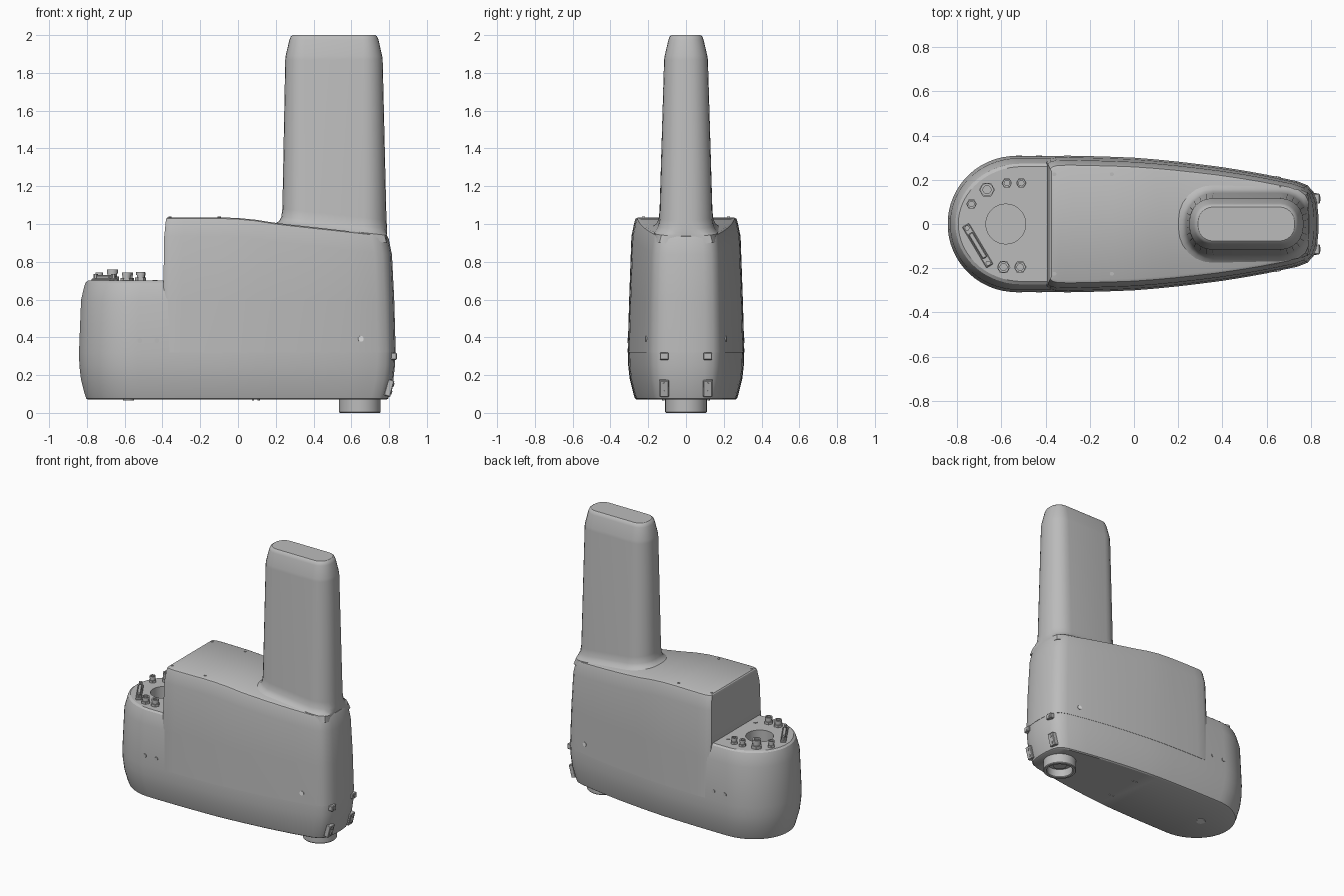
import bpy, bmesh
from math import sin, cos, pi, radians, atan2, hypot
from mathutils import Matrix, Vector

if "Cube" in bpy.data.objects:
    bpy.data.objects.remove(bpy.data.objects["Cube"])


def material(name, value):
    m = bpy.data.materials.new(name)
    m.use_nodes = True
    m.diffuse_color = (value, value, value, 1)
    m.node_tree.nodes["Principled BSDF"].inputs["Base Color"].default_value = m.diffuse_color
    return m


GREY = material("housing grey", 0.5)
PALE = material("pale plug", 0.9)


def finish(name, bm, mat=GREY, smooth=True):
    bmesh.ops.recalc_face_normals(bm, faces=bm.faces)
    me = bpy.data.meshes.new(name)
    bm.to_mesh(me)
    bm.free()
    me.materials.append(mat)
    ob = bpy.data.objects.new(name, me)
    bpy.context.collection.objects.link(ob)
    if smooth:
        shade(ob)
    return ob


def shade(ob):
    ob.data.shade_smooth()
    ob.data.set_sharp_from_angle(angle=radians(32))


def loft(name, halves, smooth=True):
    """Skin rings given as their +y halves; caps are strips across y."""
    bm = bmesh.new()
    rings = []
    for half in halves:
        pts = half + [(x, -y, z) for x, y, z in reversed(half)]
        rings.append([bm.verts.new(p) for p in pts])
    n = len(rings[0])
    for a, b in zip(rings, rings[1:]):
        for i in range(n):
            j = (i + 1) % n
            bm.faces.new((a[i], a[j], b[j], b[i]))
    for r in (rings[0], rings[-1]):
        for i in range(n // 2 - 1):
            bm.faces.new((r[i], r[i + 1], r[n - 2 - i], r[n - 1 - i]))
    return finish(name, bm, GREY, smooth)


def lathe(name, profile, centre, axis=(0, 0, 1), mat=GREY, sides=24):
    """Turn an (r, height) profile about an axis through centre."""
    bm = bmesh.new()
    rot = Vector(axis).to_track_quat('Z', 'Y').to_matrix().to_4x4()
    rings = [[bm.verts.new((r * cos(2 * pi * i / sides), r * sin(2 * pi * i / sides), h))
              for i in range(sides)] for r, h in profile]
    for a, b in zip(rings, rings[1:]):
        for i in range(sides):
            j = (i + 1) % sides
            bm.faces.new((a[i], a[j], b[j], b[i]))
    bm.faces.new(rings[0])
    bm.faces.new(rings[-1])
    bm.transform(Matrix.Translation(centre) @ rot)
    return finish(name, bm, mat)


def disc(name, r, centre, axis=(0, 0, 1), mat=GREY, h=0.004):
    return lathe(name, [(r, -h), (r, h)], centre, axis, mat, 16)


def box(name, size, centre, rotation=Matrix()):
    bm = bmesh.new()
    bmesh.ops.create_cube(bm, size=1, matrix=Matrix.Diagonal((*size, 1)))
    bmesh.ops.bevel(bm, geom=bm.edges[:], offset=0.004, segments=1, affect='EDGES')
    bm.transform(Matrix.Translation(centre) @ rotation)
    return finish(name, bm, GREY, False)


def top_z(x):
    """Height of the sloping lid."""
    t = min(max((x + 0.1) / 0.3, 0), 1)
    return 1.035 - 0.03 * t * t - max(x - 0.2, 0) * 0.11


# Plan outline of the housing
nose = [(-0.535 - 0.31 * cos(a), 0.31 * sin(a))
        for a in (radians(5 + 85 * i / 14) for i in range(15))]
flank = [(-0.3, 0.309), (-0.2, 0.307), (-0.1, 0.304), (0, 0.3), (0.1, 0.292), (0.2, 0.282),
         (0.3, 0.27), (0.4, 0.257), (0.5, 0.241), (0.6, 0.223), (0.74, 0.193),
         (0.785, 0.175), (0.812, 0.145), (0.828, 0.1), (0.835, 0.03)]


def inset(outline, d):
    return [(x * (1 - d / 0.84), y * (1 - d / 0.31)) for x, y in outline]


# Lower housing with chamfered rims
lower_rings = [(0.07, 0.05), (0.076, 0.04), (0.1, 0.032), (0.18, 0.012), (0.25, 0.004), (0.32, 0.002),
               (0.6, 0.013), (0.67, 0.03), (0.69, 0.037), (0.7, 0.05)]
lower = loft("lower_housing", [[(x, y, z) for x, y in inset(nose + flank, d)]
                               for z, d in lower_rings], False)

# Round well in the connector deck
cutter = lathe("well_cutter", [(0.09, -0.12), (0.09, 0.1)], (-0.58, 0, 0.7), sides=40)
cut = lower.modifiers.new("well", 'BOOLEAN')
cut.operation = 'DIFFERENCE'
cut.object = cutter
bpy.context.view_layer.objects.active = lower
bpy.ops.object.modifier_apply(modifier="well")
bpy.data.objects.remove(cutter)
shade(lower)

# Upper housing with the sloping lid
plan = [(-0.4, 0.2), (-0.4, 0.29), (-0.385, 0.302), (-0.36, 0.308)] + flank
upper = [[(x, y, z) for x, y in inset(plan, d)] for z, d in ((0.32, 0), (0.6, 0.008))]
for drop, d in ((0.1, 0.02), (0.02, 0.037), (0.006, 0.043), (0, 0.055)):
    upper.append([(x, y, top_z(x) - drop) for x, y in inset(plan, d)])
loft("upper_housing", upper)


# Tower: rounded slab flaring into the lid
def slab(x0, x1, hy):
    r = hy * 0.88
    arc = [radians(180 - 15 * i) for i in range(7)]
    left = [(x0 + r + r * cos(a), hy - r + r * sin(a)) for a in arc]
    return left + [(x0 + x1 - x, y) for x, y in reversed(left)]


tower = []
for h, f in ((-0.04, 0.05), (0, 0.035), (0.012, 0.018), (0.035, 0.006), (0.08, 0)):
    tower.append([(min(x, 0.79), min(y, 0.255 - 0.13 * x), top_z(x) + h)
                  for x, y in slab(0.235 - f, 0.786 + f, 0.14 + f)])
for z, x0, x1, hy in ((1.87, 0.25, 0.766, 0.116), (1.89, 0.252, 0.763, 0.113),
                      (1.975, 0.272, 0.744, 0.093), (1.993, 0.28, 0.736, 0.086), (2, 0.29, 0.726, 0.077)):
    tower.append([(x, y, z) for x, y in slab(x0, x1, hy)])
loft("tower", tower)

# Hollow collar underneath
lathe("bottom_collar", [(0.11, 0.08), (0.11, 0.005), (0.106, 0), (0.09, 0), (0.085, 0.005), (0.085, 0.06)],
      (0.645, 0, 0), sides=40)
lathe("collar_core", [(0.045, 0.065), (0.045, 0.04)], (0.645, 0, 0))

# Deck connectors: wide nut, neck, and rim
for x, y, r, h in ((-0.665, 0.155, 0.036, 0.06), (-0.575, 0.185, 0.024, 0.044), (-0.51, 0.185, 0.024, 0.044),
                   (-0.735, 0.09, 0.024, 0.044), (-0.59, -0.195, 0.031, 0.044), (-0.515, -0.195, 0.029, 0.046)):
    lathe("deck_connector_nut", [(r, -0.01), (r, h * 0.35)], (x, y, 0.7), sides=6)
    lathe("deck_connector", [(r * 0.7, 0), (r * 0.7, h * 0.65), (r * 0.82, h * 0.65), (r * 0.82, h),
                             (r * 0.5, h), (r * 0.5, h * 0.8)], (x, y, 0.7))

# Slanted multi-pin socket
a, b = Vector((-0.762, -0.005, 0.7)), Vector((-0.652, -0.19, 0.7))
turn = Matrix.Rotation(atan2(b.y - a.y, b.x - a.x), 4, 'Z')
mid = (a + b) / 2
box("socket_plate", ((b - a).length, 0.036, 0.022), mid, turn)
box("socket_shell", (0.13, 0.024, 0.06), mid, turn)
for p in (a.lerp(b, 0.07), a.lerp(b, 0.93)):
    lathe("socket_screw", [(0.012, 0), (0.012, 0.036)], p, sides=6)

# Lid, flank and underside fasteners on both sides
for s in (1, -1):
    disc("deck_screw", 0.013, (-0.44, 0.153 * s, 0.7))
    for x in (-0.36, -0.1):
        disc("lid_screw", 0.009, (x, 0.225 * s, top_z(x)))
    for x in (-0.52, -0.43):
        disc("flank_screw", 0.013, (x, 0.306 * s, 0.383), (0, s, 0))
    disc("flank_plug", 0.015, (0.65, 0.211 * s, 0.392), (0.2, s, 0.03), PALE)
    for x in (0.08, 0.11):
        disc("base_screw", 0.006, (x, 0.12 * s, 0.07))

    # End brackets
    y = 0.115 * s
    box("upper_bracket", (0.035, 0.046, 0.038), (0.823, y, 0.3))
    disc("upper_bracket_screw", 0.01, (0.841, y, 0.3), (1, 0, 0), h=0.002)
    tilt = Matrix.Rotation(radians(15), 4, 'Y')
    box("lower_bracket", (0.035, 0.05, 0.09), (0.8, y, 0.132), tilt)
    for z in (0.108, 0.15):
        disc("lower_bracket_screw", 0.01, (0.818 + (z - 0.132) * 0.27, y, z), (1, 0, -0.27))

disc("base_plug", 0.03, (-0.58, 0, 0.07), mat=PALE)
